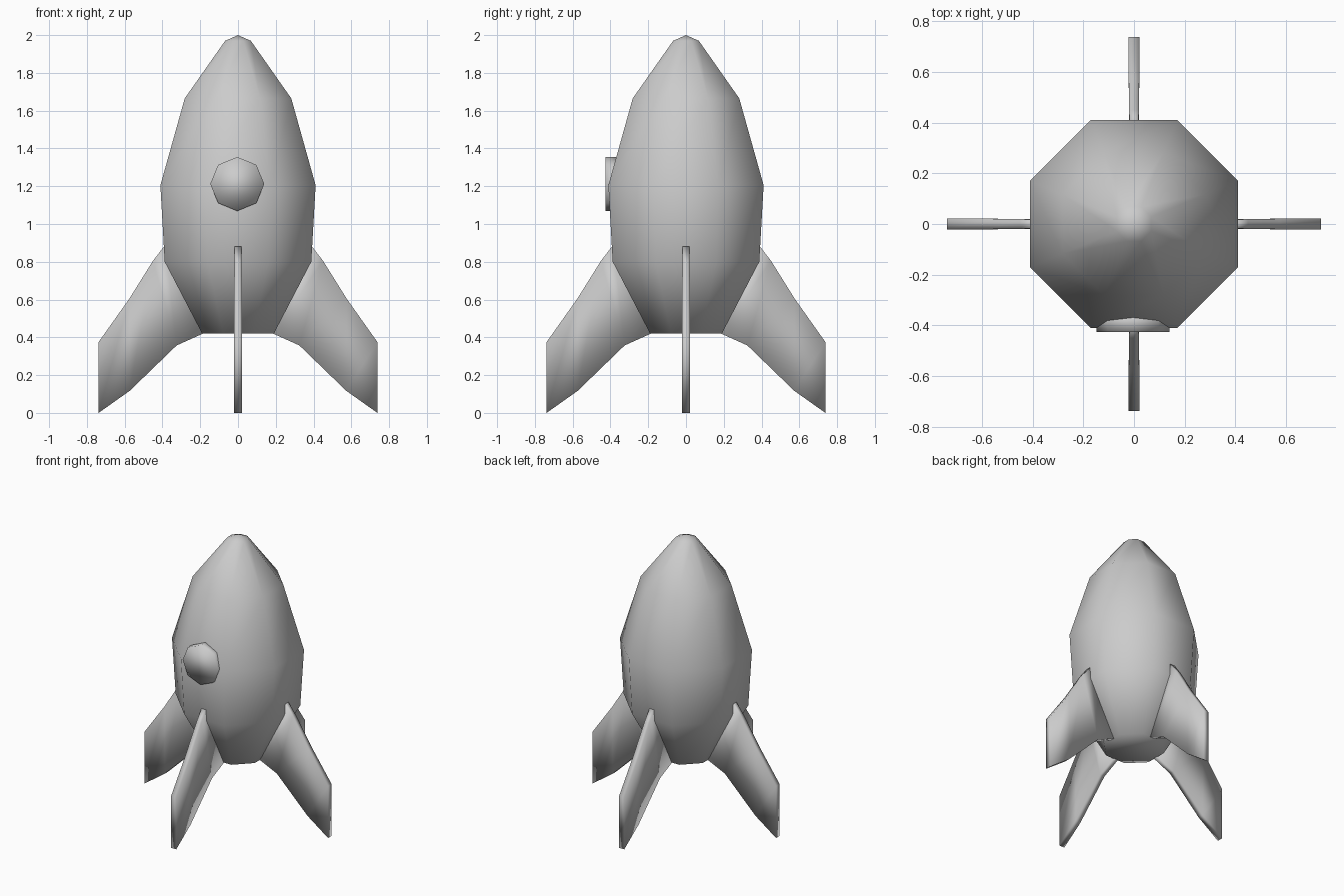
import bpy, bmesh
from math import cos, sin, pi

if "Cube" in bpy.data.objects:
    bpy.data.objects.remove(bpy.data.objects["Cube"])


def make_object(name, bm):
    bmesh.ops.recalc_face_normals(bm, faces=bm.faces)
    for f in bm.faces:
        f.smooth = True
    mesh = bpy.data.meshes.new(name)
    bm.to_mesh(mesh)
    bm.free()
    obj = bpy.data.objects.new(name, mesh)
    bpy.context.collection.objects.link(obj)
    return obj


def bridge(bm, loops):
    for a, b in zip(loops, loops[1:]):
        n = len(a)
        for i in range(n):
            j = (i + 1) % n
            bm.faces.new((a[i], a[j], b[j], b[i]))


# Eight-sided hull: (apothem, height) rings closed by a base and a nose point
bm = bmesh.new()
profile = [(0.19, 0.42), (0.388, 0.80), (0.411, 1.205), (0.282, 1.665), (0.068, 1.97)]
rings = []
for r, z in profile:
    R = r / cos(pi / 8)
    rings.append([bm.verts.new((R * cos(pi / 8 + i * pi / 4), R * sin(pi / 8 + i * pi / 4), z))
                  for i in range(8)])
bridge(bm, rings)
bm.faces.new(rings[0])
tip = bm.verts.new((0, 0, 2.0))
for i in range(8):
    bm.faces.new((rings[-1][i], rings[-1][(i + 1) % 8], tip))
make_object("hull", bm)

# Four swept fins: sections of (top x, top z, bottom x, bottom z, half thickness)
sections = [(0.385, 0.89, 0.185, 0.42, 0.018),
            (0.45, 0.805, 0.325, 0.357, 0.019),
            (0.575, 0.605, 0.573, 0.117, 0.021),
            (0.738, 0.375, 0.738, 0.0, 0.021)]
for k, side in enumerate(("right", "back", "left", "front")):
    bm = bmesh.new()
    c, s = round(cos(k * pi / 2)), round(sin(k * pi / 2))
    loops = []
    for tx, tz, bx, bz, t in sections:
        corners = [(tx, -t, tz), (tx, t, tz), (bx, t, bz), (bx, -t, bz)]
        loops.append([bm.verts.new((x * c - y * s, x * s + y * c, z)) for x, y, z in corners])
    bridge(bm, loops)
    bm.faces.new(loops[0])
    bm.faces.new(loops[-1])
    make_object(side + "_fin", bm)

# Round porthole disc on the front
bm = bmesh.new()
loops = [[bm.verts.new((-0.004 + 0.143 * sin(i * pi / 4), y, 1.212 + 0.143 * cos(i * pi / 4)))
          for i in range(8)] for y in (-0.425, -0.35)]
bridge(bm, loops)
for loop in loops:
    bm.faces.new(loop)
make_object("porthole", bm)
